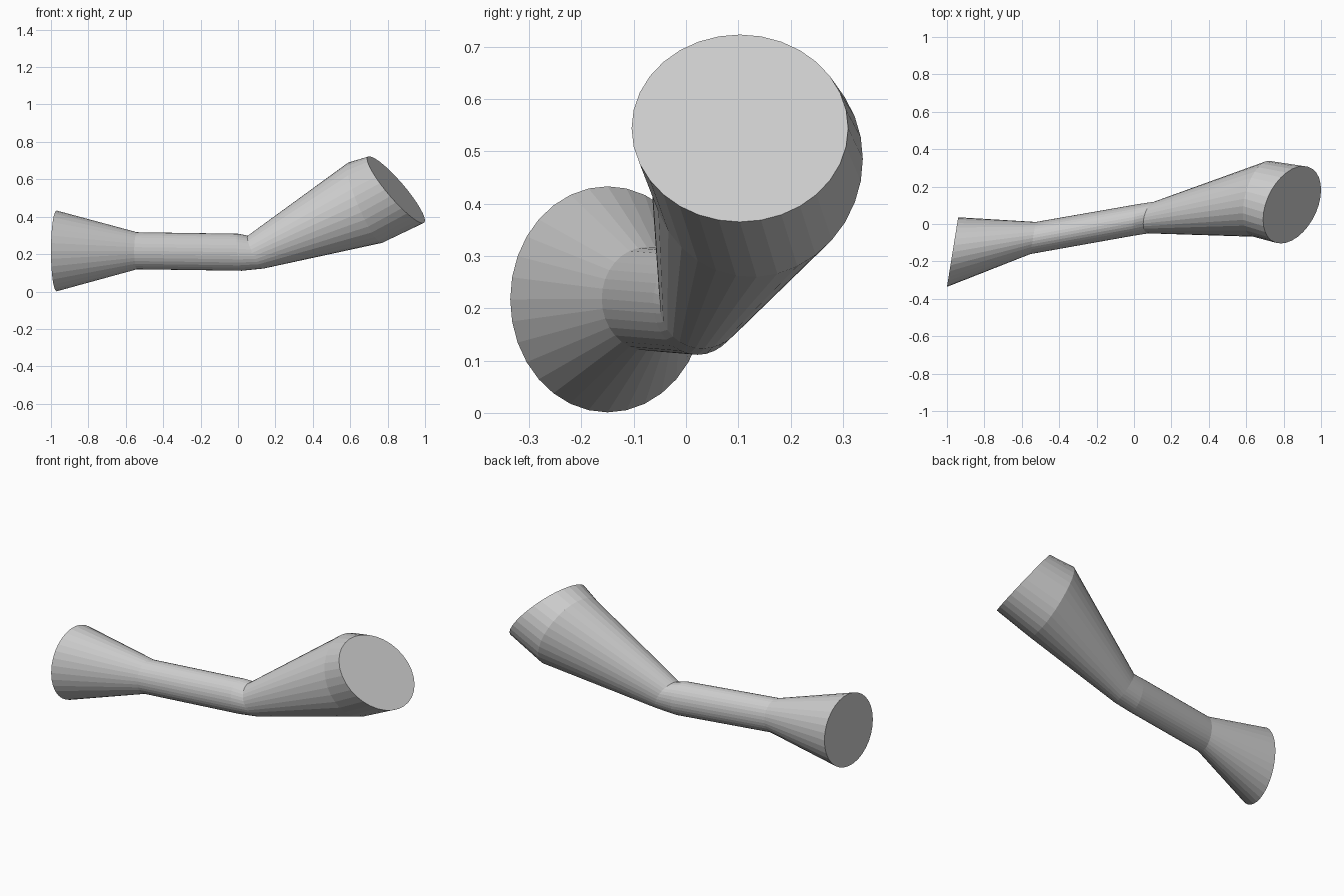
import bpy, bmesh, math
from mathutils import Vector

if "Cube" in bpy.data.objects:
    bpy.data.objects.remove(bpy.data.objects["Cube"])

SIDES = 32

# Cross-sections along the bent tube: centre, sideways half-axis, upward half-axis
SECTIONS = [
    ((-0.97, -0.15, 0.217), (0.03, 0.186, 0), (0, 0, 0.216)),
    ((-0.54, -0.075, 0.218), (0.015, 0.086, 0), (0, 0, 0.099)),
    ((0.01, 0.022, 0.210), (0.016, 0.085, 0), (-0.01, 0, 0.099)),
    ((0.095, 0.035, 0.211), (0.018, 0.085, 0.004), (-0.042, 0, 0.088)),
    ((0.68, 0.135, 0.475), (0.04, 0.203, 0.01), (-0.09, 0, 0.215)),
    ((0.845, 0.103, 0.544), (0.06, 0.207, 0), (-0.143, 0, 0.179)),
]


def loft(name, sections):
    bm = bmesh.new()
    rings = []
    for centre, side, up in sections:
        c, u, v = Vector(centre), Vector(side), Vector(up)
        angles = [2 * math.pi * i / SIDES for i in range(SIDES)]
        rings.append([bm.verts.new(c + u * math.cos(a) + v * math.sin(a)) for a in angles])
    # Side walls
    for a, b in zip(rings, rings[1:]):
        for i in range(SIDES):
            j = (i + 1) % SIDES
            bm.faces.new((a[i], a[j], b[j], b[i]))
    # End caps
    bm.faces.new(list(reversed(rings[0])))
    bm.faces.new(rings[-1])
    bmesh.ops.recalc_face_normals(bm, faces=bm.faces)
    mesh = bpy.data.meshes.new(name)
    bm.to_mesh(mesh)
    bm.free()
    obj = bpy.data.objects.new(name, mesh)
    bpy.context.collection.objects.link(obj)
    return obj


# Bent, flared tube
loft("bent_flared_tube", SECTIONS)
